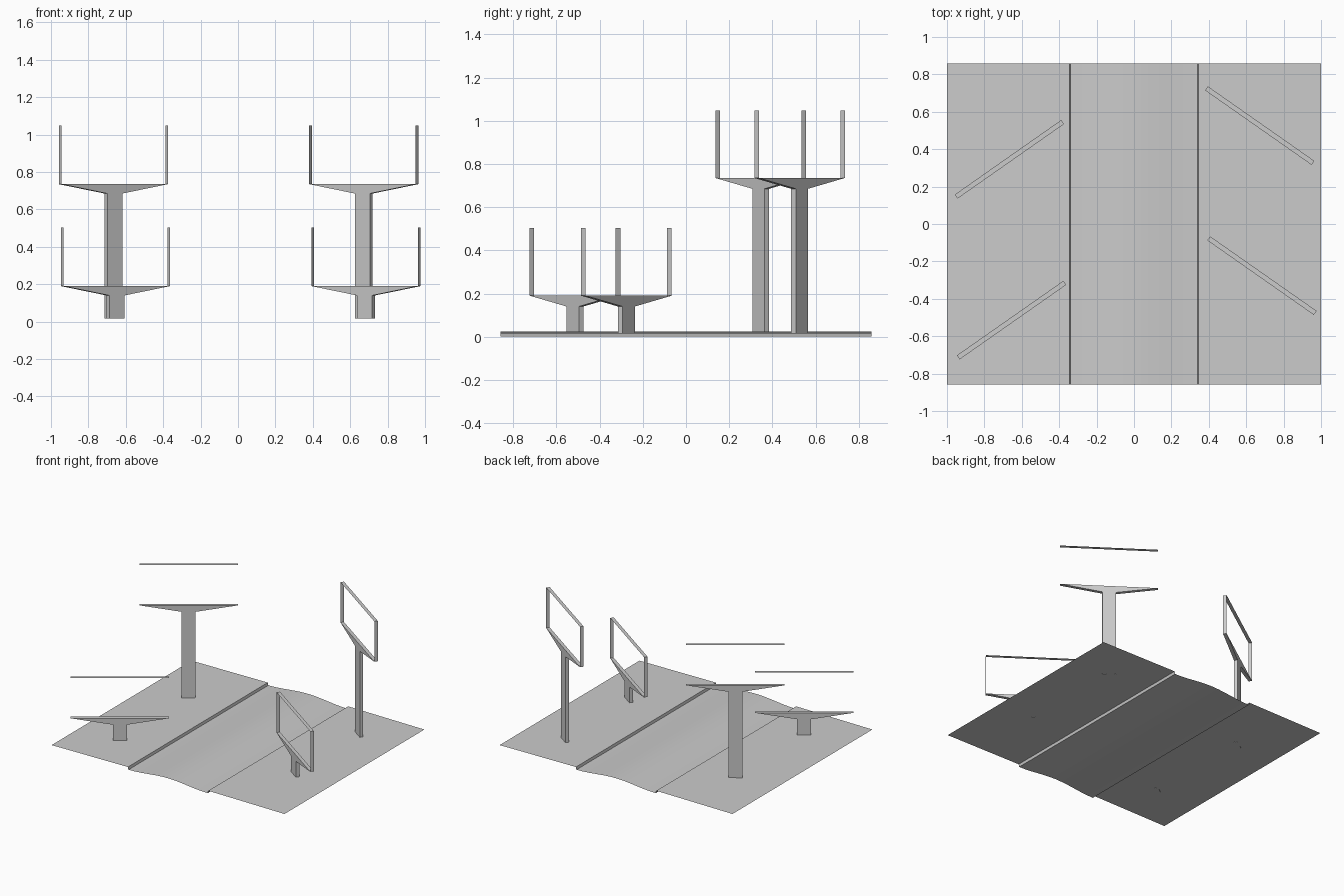
import bpy, bmesh, math
from mathutils import Matrix

if "Cube" in bpy.data.objects:
    bpy.data.objects.remove(bpy.data.objects["Cube"])

L, T, W = 0.695, 0.026, 0.098    # sign length, depth, post width
H, DROP = 0.313, 0.05            # frame height, bracket height


def finish(bm, name, matrix=None):
    bmesh.ops.remove_doubles(bm, verts=bm.verts, dist=1e-5)
    me = bpy.data.meshes.new(name)
    bm.to_mesh(me)
    bm.free()
    ob = bpy.data.objects.new(name, me)
    bpy.context.collection.objects.link(ob)
    if matrix:
        ob.matrix_world = matrix
    return ob


def extrude_strip(bm, pts, depth):
    """Sweep an open (x, z) profile along y, centred on y = 0."""
    rows = [[bm.verts.new((x, s * depth / 2, z)) for x, z in pts] for s in (-1, 1)]
    for i in range(len(pts) - 1):
        bm.faces.new((rows[0][i], rows[0][i + 1], rows[1][i + 1], rows[1][i]))
    return rows


# Road sheet: crowned carriageway between raised kerbs and pavements
half = 0.34
crown = [(-half + 2 * half * i / 12, 0.025 * math.cos(math.pi * (i / 12 - 0.5)) ** 2)
         for i in range(13)]
left = [(-1, 0.015), (-0.345, 0.02)]
right = [(-x, z) for x, z in reversed(left)]
bm = bmesh.new()
extrude_strip(bm, left + crown + right, 1.716)
road = finish(bm, "road")
bpy.context.view_layer.objects.active = road
road.select_set(True)
bpy.ops.object.shade_smooth_by_angle(angle=math.radians(30))
road.select_set(False)


def billboard(name, x, y, base, angle):
    m = Matrix.Translation((x, y, 0)) @ Matrix.Rotation(math.radians(angle), 4, 'Z')
    a, b = L / 2, W / 2
    # Open rectangular rim
    bm = bmesh.new()
    extrude_strip(bm, [(-a, base), (a, base), (a, base + H), (-a, base + H), (-a, base)], T)
    finish(bm, name + "_frame", m)
    # Tapered bracket under the rim
    bm = bmesh.new()
    z = base - DROP
    for row in extrude_strip(bm, [(-a, base), (-b, z), (b, z), (a, base)], T):
        bm.faces.new(row)
    bmesh.ops.recalc_face_normals(bm, faces=bm.faces)
    finish(bm, name + "_bracket", m)
    # Post
    bm = bmesh.new()
    bmesh.ops.create_cube(bm, size=1)
    low = 0.016
    bmesh.ops.scale(bm, verts=bm.verts, vec=(W, T, z - low))
    bmesh.ops.translate(bm, verts=bm.verts, vec=(0, 0, (z + low) / 2))
    finish(bm, name + "_post", m)


# Two tall signs at the back, two low signs at the front
billboard("back_left_sign", -0.666, 0.346, 0.735, 35)
billboard("back_right_sign", 0.672, 0.526, 0.735, -35)
billboard("front_left_sign", -0.655, -0.514, 0.19, 35)
billboard("front_right_sign", 0.684, -0.276, 0.19, -35)
